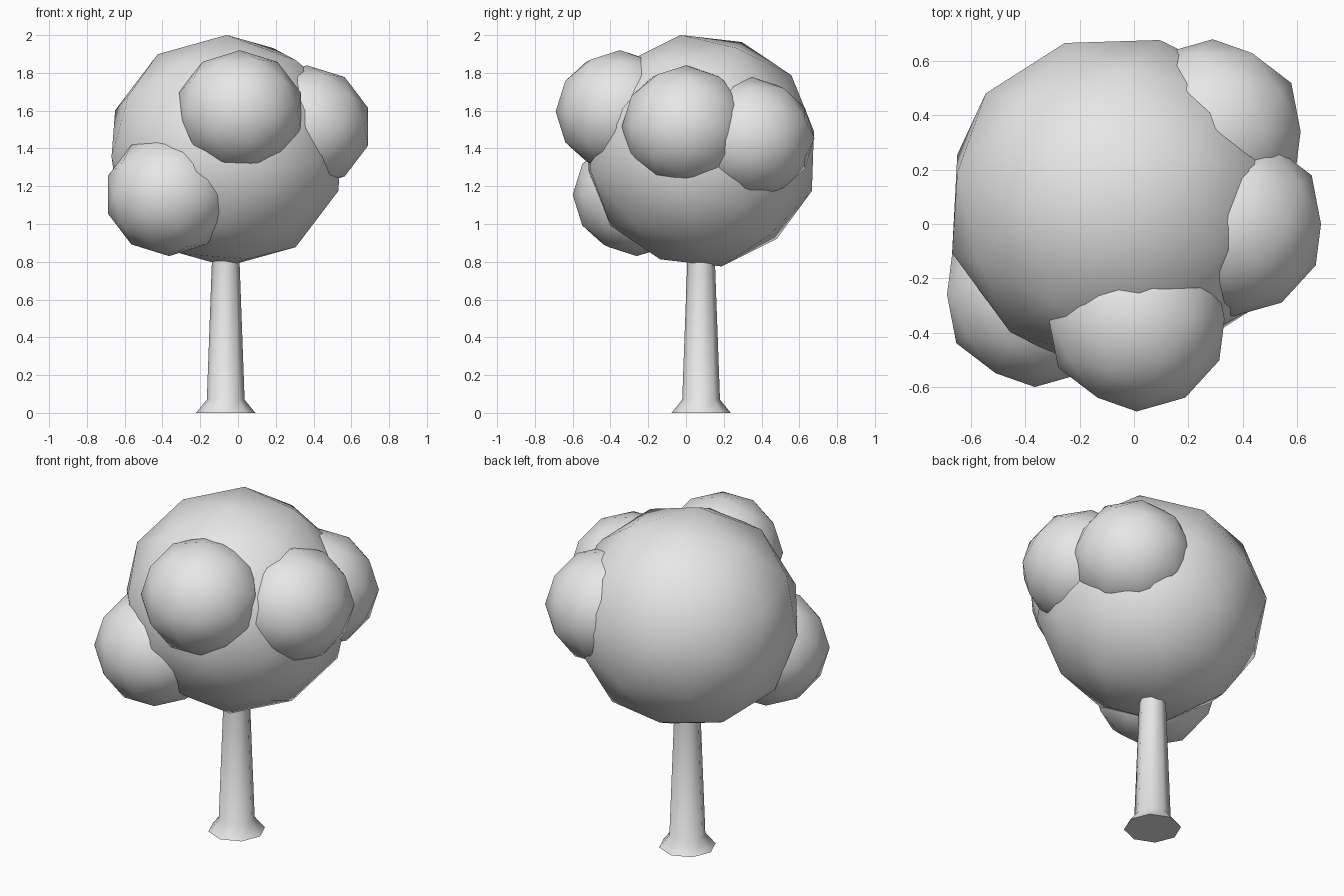
import bpy, bmesh
from math import radians, cos, sin, pi
from mathutils import Matrix, Vector

cube = bpy.data.objects.get("Cube")
if cube:
    bpy.data.objects.remove(cube, do_unlink=True)

# One plain grey material
grey = bpy.data.materials.new("plain_grey")
grey.use_nodes = True
grey.diffuse_color = (0.8, 0.8, 0.8, 1)
bsdf = next(n for n in grey.node_tree.nodes if n.type == "BSDF_PRINCIPLED")
bsdf.inputs["Base Color"].default_value = (0.8, 0.8, 0.8, 1)


def finish(name, bm, angle):
    """Turn a bmesh into a shaded object."""
    bmesh.ops.recalc_face_normals(bm, faces=bm.faces[:])
    mesh = bpy.data.meshes.new(name)
    bm.to_mesh(mesh)
    bm.free()
    mesh.materials.append(grey)
    obj = bpy.data.objects.new(name, mesh)
    bpy.context.collection.objects.link(obj)
    bpy.ops.object.select_all(action="DESELECT")
    obj.select_set(True)
    bpy.context.view_layer.objects.active = obj
    bpy.ops.object.shade_smooth_by_angle(angle=radians(angle))
    return obj


def foliage(name, centre, radii, tilt_x=0, tilt_z=0):
    """Low-poly ball whose poles lie along the depth axis."""
    bm = bmesh.new()
    turn = (Matrix.Rotation(radians(tilt_x), 4, "X")
            @ Matrix.Rotation(radians(tilt_z), 4, "Z")
            @ Matrix.Rotation(radians(90), 4, "X"))
    bmesh.ops.create_icosphere(
        bm, subdivisions=2, radius=1,
        matrix=Matrix.Translation(centre) @ Matrix.Diagonal((*radii, 1)) @ turn)
    return finish(name, bm, 60)


# Crown: one large ball and four smaller lobes
foliage("crown", (-0.06, 0.08, 1.388), (0.64, 0.625, 0.622), 10, -14)
lobes = {
    "front_lobe": (0.01, -0.35, 1.595),
    "low_right_lobe": (-0.365, -0.26, 1.155),
    "left_lobe": (0.365, 0.0, 1.515),
    "back_left_lobe": (0.29, 0.34, 1.455),
}
for name, centre in lobes.items():
    foliage(name, centre, (0.34, 0.34, 0.325))

# Trunk: eight-sided tapered column with a flared foot
SIDES = 8
profile = [(0.157, 0.0), (0.1, 0.07), (0.074, 0.78), (0.068, 1.0)]
bm = bmesh.new()
rings = []
for r, z in profile:
    angles = [2 * pi * i / SIDES for i in range(SIDES)]
    rings.append([bm.verts.new(Vector((-0.065 + r * cos(a), 0.08 + r * sin(a), z)))
                  for a in angles])
for low, high in zip(rings, rings[1:]):
    for i in range(SIDES):
        j = (i + 1) % SIDES
        bm.faces.new((low[i], low[j], high[j], high[i]))
bm.faces.new(rings[0])
bm.faces.new(rings[-1])
finish("trunk", bm, 48)
